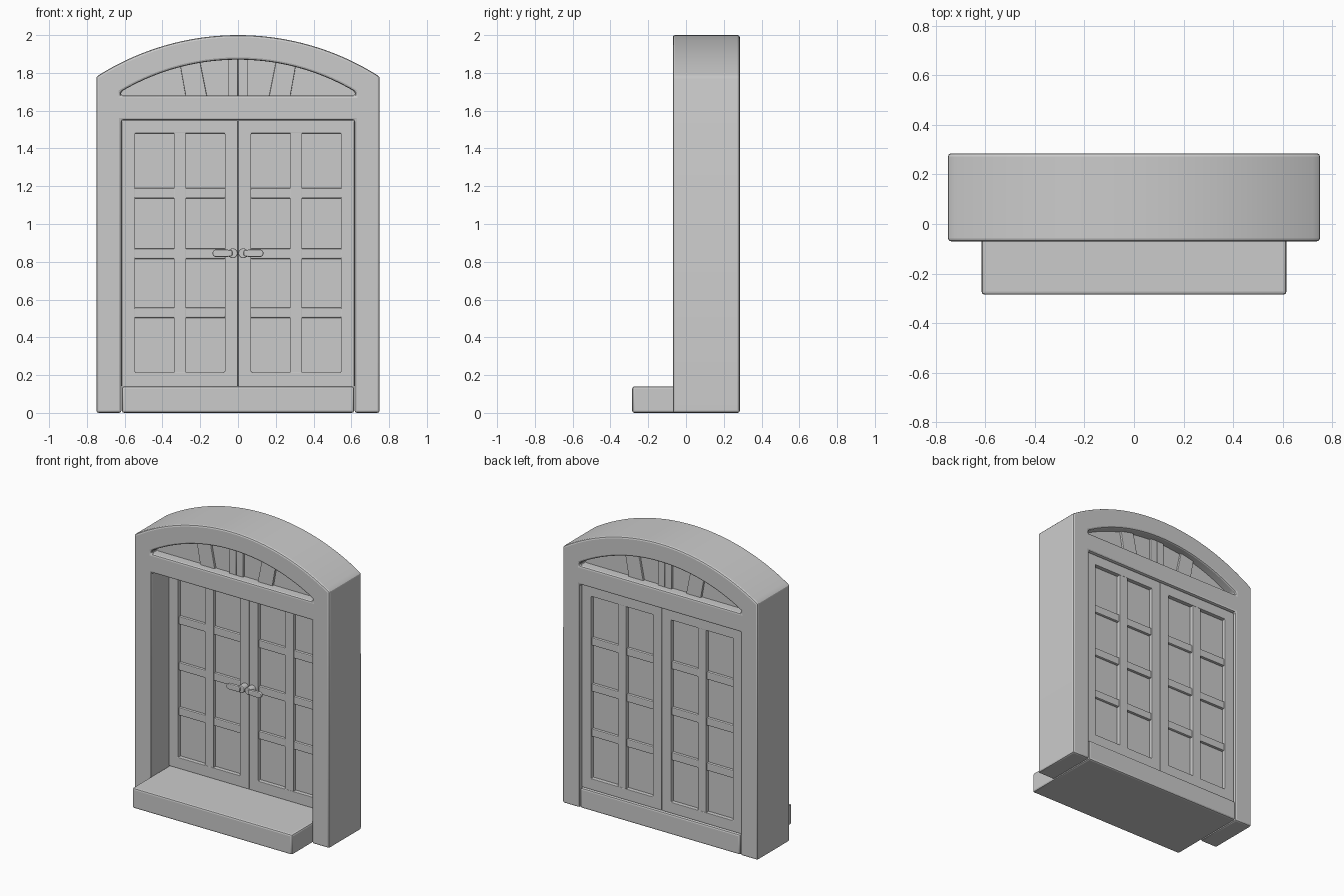
import bpy, bmesh, math

cube = bpy.data.objects.get("Cube")
if cube:
    bpy.data.objects.remove(cube, do_unlink=True)

grey = bpy.data.materials.new("plain grey")
grey.use_nodes = True
COLOUR = (0.6, 0.6, 0.6, 1)
grey.diffuse_color = COLOUR
grey.node_tree.nodes["Principled BSDF"].inputs["Base Color"].default_value = COLOUR


def activate(obj):
    bpy.ops.object.select_all(action='DESELECT')
    obj.select_set(True)
    bpy.context.view_layer.objects.active = obj


def apply_modifier(obj, kind, **settings):
    mod = obj.modifiers.new(kind.title(), kind)
    for key, value in settings.items():
        setattr(mod, key, value)
    activate(obj)
    bpy.ops.object.modifier_apply(modifier=mod.name)


def finish(obj, bevel):
    """Round the edges and shade smooth across soft angles."""
    if bevel:
        apply_modifier(obj, 'BEVEL', width=bevel, segments=2, use_clamp_overlap=False,
                       limit_method='ANGLE', angle_limit=math.radians(35))
    activate(obj)
    bpy.ops.object.shade_smooth_by_angle(angle=math.radians(20))


def slab(name, outline, y0, y1):
    """Extrude an (x, z) outline from y0 to y1."""
    bm = bmesh.new()
    face = bm.faces.new([bm.verts.new((x, y0, z)) for x, z in outline])
    new = bmesh.ops.extrude_face_region(bm, geom=[face])["geom"]
    bmesh.ops.translate(bm, vec=(0, y1 - y0, 0),
                        verts=[v for v in new if isinstance(v, bmesh.types.BMVert)])
    bmesh.ops.recalc_face_normals(bm, faces=bm.faces)
    mesh = bpy.data.meshes.new(name)
    bm.to_mesh(mesh)
    bm.free()
    mesh.materials.append(grey)
    obj = bpy.data.objects.new(name, mesh)
    bpy.context.collection.objects.link(obj)
    return obj


def rect(x0, x1, z0, z1):
    return [(x0, z0), (x1, z0), (x1, z1), (x0, z1)]


def box(name, x, y, z, bevel=0.006):
    finish(slab(name, rect(*x, *z), *y), bevel)


def arc(half, low, high, steps=48):
    """Points on a circular arc from +half to -half, rising from low to high."""
    rise = high - low
    radius = (half * half + rise * rise) / (2 * rise)
    limit = math.asin(half / radius)
    angles = [limit * (1 - 2 * i / steps) for i in range(steps + 1)]
    return [(radius * math.sin(a), high - radius + radius * math.cos(a)) for a in angles]


def cut(obj, outline):
    cutter = slab("cutter", outline, -1, 1)
    apply_modifier(obj, 'BOOLEAN', object=cutter, operation='DIFFERENCE', solver='EXACT')
    bpy.data.objects.remove(cutter, do_unlink=True)


# Arched surround with the door opening and the fan window opening
frame = slab("arched_frame",
             [(-0.75, 0), (-0.617, 0), (-0.617, 1.55), (0.617, 1.55), (0.617, 0), (0.75, 0)]
             + arc(0.75, 1.78, 2.0), -0.07, 0.285)
cut(frame, [(-0.62, 1.68), (0.62, 1.68)] + arc(0.62, 1.70, 1.87))
finish(frame, 0.012)

# Fan window
fan_glass = slab("fan_glass", [(-0.63, 1.67), (0.63, 1.67)] + arc(0.63, 1.70, 1.88), -0.005, 0.22)
finish(fan_glass, 0)

# Doorstep running through to the back
box("doorstep", (-0.615, 0.615), (-0.285, 0.283), (0, 0.14), 0.012)


def lever_handle(side, prefix):
    """Flattened lever with a round boss near the meeting stiles."""
    z = 0.845
    tip = [(0.115 + 0.02 * math.sin(a), z + 0.02 * math.cos(a))
           for a in [math.pi * i / 12 for i in range(13)]]
    outline = [(0.03, z - 0.014), (0.03, z + 0.014), (0.06, z + 0.02)] + tip + [(0.06, z - 0.02)]
    finish(slab(prefix + "handle_lever", [(side * x, h) for x, h in outline], 0.06, 0.082), 0.006)
    boss = [(side * 0.028 + 0.026 * math.cos(a), z + 0.026 * math.sin(a))
            for a in [math.tau * i / 24 for i in range(24)]]
    finish(slab(prefix + "handle_boss", boss, 0.07, 0.13), 0.005)


for side, prefix in ((1, "left_"), (-1, "right_")):
    def span(a, b):
        return tuple(sorted((side * a, side * b)))

    # Fan spokes: a pair at the centre and one slanted on each side
    for name, pts in (("centre_spoke", [(0.001, 1.67), (0.053, 1.67), (0.053, 1.88), (0.001, 1.88)]),
                      ("slanted_spoke", [(0.163, 1.67), (0.276, 1.67), (0.308, 1.85), (0.203, 1.87)])):
        finish(slab(prefix + name, [(side * x, z) for x, z in pts], -0.02, 0.235), 0.004)

    # Door leaf with its glazed opening
    leaf = slab(prefix + "door_leaf", rect(*span(0.001, 0.616), 0.139, 1.55), 0.12, 0.265)
    cut(leaf, rect(*span(0.07, 0.545), 0.215, 1.48))
    finish(leaf, 0.004)
    box(prefix + "door_glass", span(0.06, 0.555), (0.148, 0.237), (0.205, 1.49), 0)

    # Glazing bars
    box(prefix + "upright_bar", span(0.275, 0.34), (0.122, 0.263), (0.21, 1.485), 0.004)
    for z in (0.53, 0.843, 1.163):
        box(prefix + "cross_bar", span(0.065, 0.55), (0.13, 0.255), (z - 0.027, z + 0.027))

    lever_handle(side, prefix)
